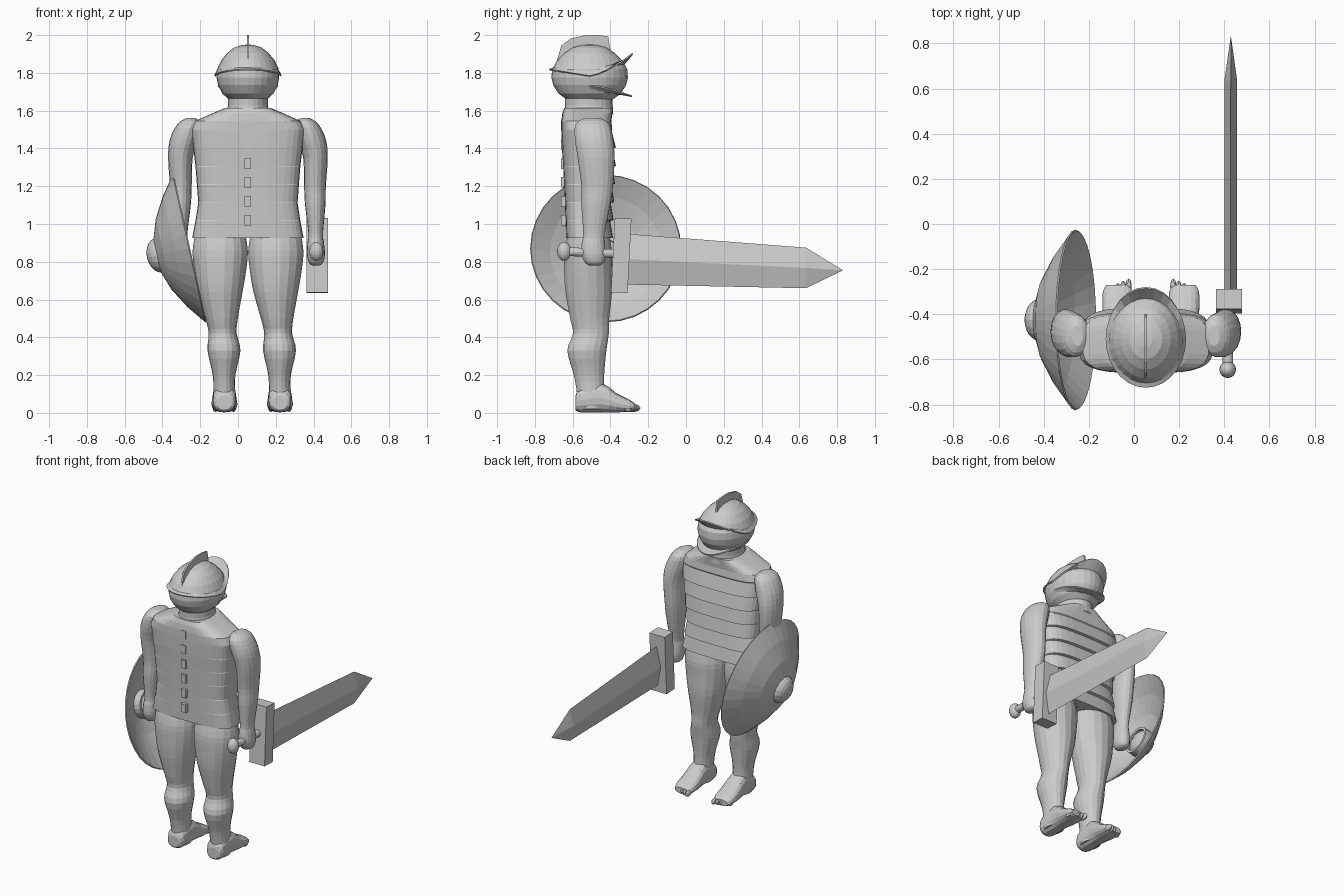
import bpy, bmesh, math
from mathutils import Vector, Matrix

if "Cube" in bpy.data.objects:
    bpy.data.objects.remove(bpy.data.objects["Cube"])

CX = 0.0525  # body mirror plane


def finish(bm, name):
    bmesh.ops.remove_doubles(bm, verts=bm.verts, dist=0.0005)
    bmesh.ops.recalc_face_normals(bm, faces=bm.faces)
    me = bpy.data.meshes.new(name)
    bm.to_mesh(me)
    bm.free()
    ob = bpy.data.objects.new(name, me)
    bpy.context.collection.objects.link(ob)
    return ob


def smooth_rows(rows, steps):
    out = []
    for i in range(len(rows) - 1):
        p = [rows[max(0, min(len(rows) - 1, i + k))] for k in (-1, 0, 1, 2)]
        for s in range(steps):
            t = s / steps
            out.append([0.5 * (2 * b + (c - a) * t + (2 * a - 5 * b + 4 * c - d) * t * t
                               + (3 * b - a - 3 * c + d) * t ** 3) for a, b, c, d in zip(*p)])
    return out + [rows[-1]]


def skin(bm, rings, closed=True, caps=True):
    vs = [[bm.verts.new(p) for p in r] for r in rings]
    n = len(vs[0])
    for a, b in zip(vs, vs[1:]):
        for i in range(n if closed else n - 1):
            j = (i + 1) % n
            bm.faces.new((a[i], a[j], b[j], b[i]))
    if caps:
        bm.faces.new(vs[0])
        bm.faces.new(vs[-1])


def loft(name, rows, n=18, steps=3, power=2.0, axis='Z'):
    """rows: position along axis, then min/max across x, then min/max of the other axis."""
    rings = []
    for t, u0, u1, v0, v1 in smooth_rows(rows, steps):
        ring = []
        for i in range(n):
            a = 2 * math.pi * i / n
            c, s = math.cos(a), math.sin(a)
            u = (u0 + u1) / 2 + (u1 - u0) / 2 * math.copysign(abs(c) ** (2 / power), c)
            v = (v0 + v1) / 2 + (v1 - v0) / 2 * math.copysign(abs(s) ** (2 / power), s)
            ring.append((u, v, t) if axis == 'Z' else (u, t, v))
        rings.append(ring)
    bm = bmesh.new()
    skin(bm, rings)
    return finish(bm, name)


def lathe(name, profile, n, matrix, caps=False):
    bm = bmesh.new()
    skin(bm, [[matrix @ Vector((r * math.cos(2 * math.pi * i / n), r * math.sin(2 * math.pi * i / n), z))
               for i in range(n)] for r, z in profile], caps=caps)
    return finish(bm, name)


def ball(name, loc, radii, rot=Matrix(), seg=16):
    bm = bmesh.new()
    m = Matrix.Translation(loc) @ rot @ Matrix.Diagonal((*radii, 1))
    bmesh.ops.create_uvsphere(bm, u_segments=seg, v_segments=seg // 2 + 2, radius=1, matrix=m)
    return finish(bm, name)


def box(name, loc, size, rot=Matrix()):
    bm = bmesh.new()
    bmesh.ops.create_cube(bm, size=1, matrix=Matrix.Translation(loc) @ rot @ Matrix.Diagonal((*size, 1)))
    return finish(bm, name)


# banded torso armour: plate steps on the chest side only
keys = [(0.925, .295, -.635, -.40), (1.1, .262, -.64, -.395), (1.3, .277, -.65, -.385),
        (1.45, .295, -.66, -.385), (1.5, .30, -.66, -.39)]


def torso_row(z, flare):
    for a, b in zip(keys, keys[1:]):
        if z <= b[0] + 1e-6:
            t = (z - a[0]) / (b[0] - a[0])
            w, back, front = [p + (q - p) * t for p, q in zip(a[1:], b[1:])]
            return (z, CX - w, CX + w, back, front + flare)


bands, rows = 6, []
step = (1.498 - 0.925) / bands
for k in range(bands):
    z = 0.925 + k * step
    rows += [torso_row(z, .014), torso_row(z + step - .004, -.004)]
for z, w, back, front in [(1.5, .30, -.66, -.39), (1.545, .28, -.66, -.395),
                          (1.585, .19, -.655, -.39), (1.615, .12, -.645, -.385)]:
    rows.append((z, CX - w, CX + w, back, front))
loft("torso_armour", rows, n=32, steps=1, power=3.4)

# back fastening plates
for k in range(6):
    box("back_buckle", (CX, -.648, 1.02 + k * .1), (.035, .03, .055))

# neck guard
loft("neck", [(1.58, CX - .115, CX + .115, -.645, -.385), (1.63, CX - .105, CX + .105, -.64, -.388),
              (1.70, CX - .105, CX + .105, -.64, -.388)], n=24, steps=1)

# arms
arm = [(1.56, .33, .38, -.54, -.45), (1.53, .30, .425, -.585, -.405), (1.45, .315, .465, -.59, -.385),
       (1.35, .345, .475, -.575, -.377), (1.2, .35, .465, -.555, -.385), (1.1, .355, .463, -.555, -.40),
       (.95, .373, .45, -.545, -.43), (.9, .368, .455, -.553, -.43), (.84, .365, .46, -.555, -.425),
       (.795, .375, .45, -.535, -.435), (.78, .395, .43, -.51, -.46)]
loft("right_arm", arm)
loft("left_arm", [(z, 2 * CX - b, 2 * CX - a, c, d) for z, a, b, c, d in arm])

# legs and feet
leg = [(.96, .053, .13, -.62, -.41), (.86, .053, .146, -.645, -.39), (.76, .053, .138, -.647, -.39),
       (.64, .053, .118, -.64, -.39), (.5, .06, .086, -.615, -.405), (.42, .066, .074, -.60, -.407),
       (.33, .073, .087, -.63, -.42), (.2, .073, .06, -.595, -.432), (.1, .075, .058, -.578, -.43),
       (.02, .075, .056, -.575, -.43)]
for side, s in (("left", -1), ("right", 1)):
    loft(side + "_leg", [(z, m + s * .147 - w, m + s * .147 + w, b, f) for z, m, w, b, f in leg])
    fx = .075 + s * .147
    loft(side + "_foot", [(-.585, fx - .04, fx + .04, .015, .09), (-.56, fx - .06, fx + .06, .003, .13),
                          (-.45, fx - .062, fx + .062, .003, .16), (-.37, fx - .068, fx + .068, .003, .105),
                          (-.30, fx - .066, fx + .066, .005, .07), (-.27, fx - .05, fx + .05, .01, .05)],
         axis='Y', n=16, steps=2, power=2.4)
    for k in range(5):
        ball(side + "_toe", (fx - s * (.048 - k * .024), -.275 - k * .008, .026),
             (.014, .034 - k * .002, .021), seg=8)

# helmet shell with closed face
HY = -.51
shell = Matrix.Translation((CX, HY, 0)) @ Matrix.Diagonal((1, 1.22, 1, 1))
lathe("helmet_shell", [(.095, 1.655), (.135, 1.69), (.158, 1.735), (.166, 1.775), (.163, 1.82), (.142, 1.865),
                       (.11, 1.905), (.072, 1.935), (.03, 1.948), (0.001, 1.95)], 28, shell)


def flap(name, inner, outer, a0, a1, n=28):
    bm = bmesh.new()
    ang = [math.radians(a0 + (a1 - a0) * i / n) for i in range(n + 1)]
    skin(bm, [[(CX + f(a)[0] * math.cos(a), HY + f(a)[1] * math.sin(a), f(a)[2]) for a in ang]
              for f in (inner, outer)], closed=False, caps=False)
    finish(bm, name).modifiers.new("thickness", 'SOLIDIFY').thickness = .008


# brim turned up over the face, low at the neck, and chin guard
def lift(a):
    return max(0, math.sin(a)) ** 1.5


flap("helmet_brim", lambda a: (.148, .175, 1.835 + .01 * lift(a)),
     lambda a: (.178, .215 + .01 * lift(a), 1.785 + .12 * lift(a) + .035 * max(0, -math.sin(a))), 0, 360)
flap("chin_guard", lambda a: (.12, .15, 1.70 - .005 * lift(a)),
     lambda a: (.155, .225, 1.735 - .055 * lift(a)), 0, 180)

# crest plate
bm = bmesh.new()
face = bm.faces.new([bm.verts.new((CX - .006, y, z)) for y, z in
                     [(-.685, 1.86), (-.66, 1.945), (-.61, 1.982), (-.53, 2.0), (-.46, 2.0), (-.412, 1.993),
                      (-.398, 1.91), (-.5, 1.88)]])
ext = bmesh.ops.extrude_face_region(bm, geom=[face])
bmesh.ops.translate(bm, vec=(.012, 0, 0), verts=[v for v in ext["geom"] if isinstance(v, bmesh.types.BMVert)])
finish(bm, "helmet_crest")

# round shield with boss
turn = Vector((-.976, 0, -.217)).to_track_quat('Z', 'Y').to_matrix().to_4x4()
place = Matrix.Translation((-.26, -.425, .87)) @ turn
shield = lathe("shield", [(.40, 0), (.30, .075), (.19, .138), (.09, .172), (.001, .182)], 32, place)
shield.modifiers.new("thickness", 'SOLIDIFY').thickness = .008
ball("shield_boss", place @ Vector((0, 0, .165)), (.092, .092, .062), turn)
lathe("shield_inner_ring", [(.092, .17), (.092, .115), (.075, .115), (.075, .17)], 20, place)

# sword: blade, guard, grip, pommel
loft("sword_blade", [(-.34, .40, .455, .68, .95), (.635, .40, .457, .66, .875), (.83, .4285, .4295, .754, .756)],
     n=4, steps=1, axis='Y')
box("sword_guard", (.42, -.343, .833), (.115, .088, .395), Matrix.Rotation(math.radians(-3), 4, 'X'))
loft("sword_grip", [(-.66, .392, .438, .832, .878), (-.36, .396, .442, .82, .866)], n=12, steps=1, axis='Y')
ball("sword_pommel", (.415, -.645, .855), (.037, .037, .05))
